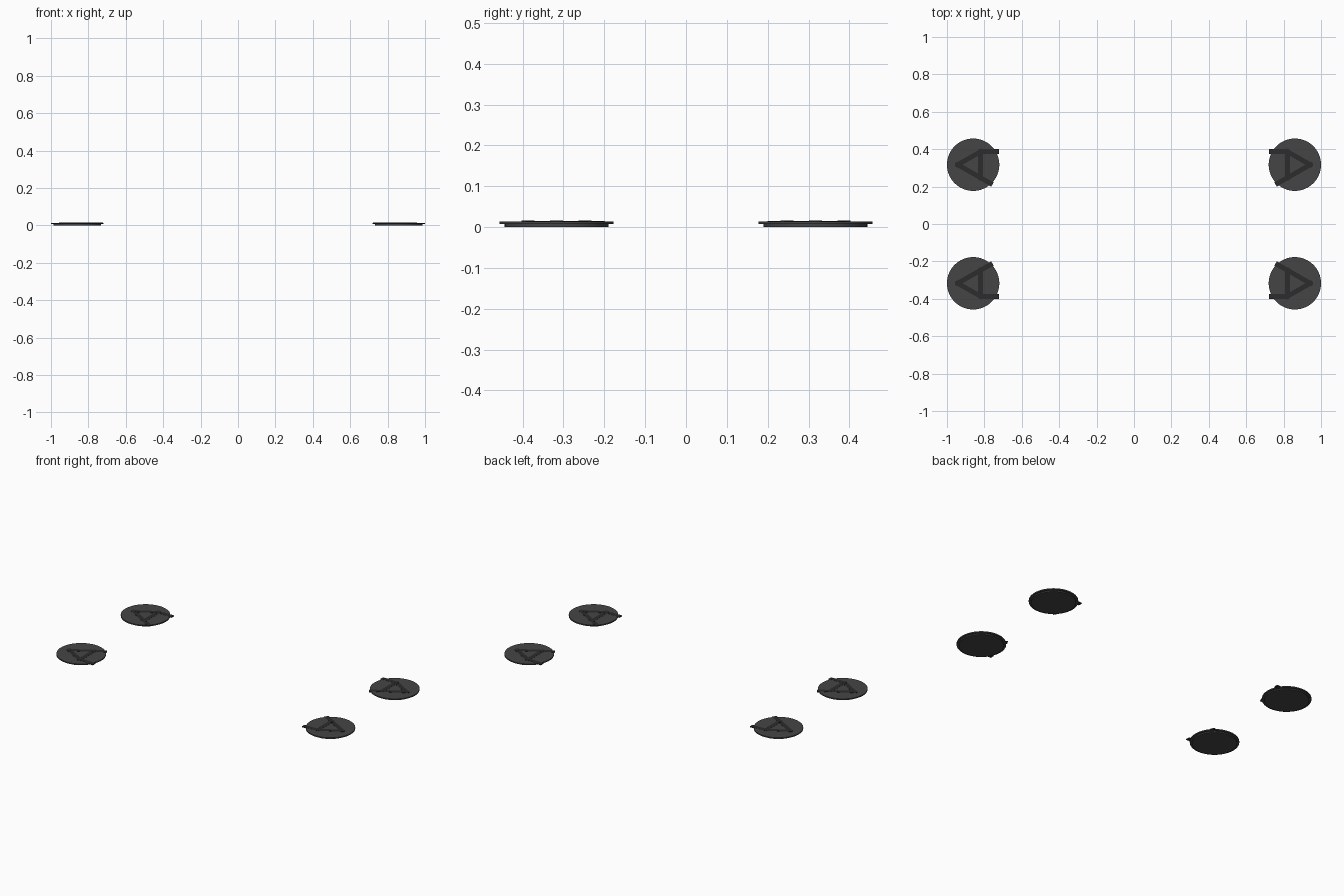
import bpy, math
from mathutils import Vector

if "Cube" in bpy.data.objects:
    bpy.data.objects.remove(bpy.data.objects["Cube"])


def material(name, v):
    m = bpy.data.materials.new(name)
    m.diffuse_color = (v, v, v, 1)
    m.use_nodes = True
    m.node_tree.nodes["Principled BSDF"].inputs["Base Color"].default_value = m.diffuse_color
    return m


PAD = material("dark_rubber", 0.06)
TRACK = material("black_trim", 0.025)
CX, CY = 0.86, 0.317


def disc(name, x, y, r, z0, z1, mat, sides=64):
    bpy.ops.mesh.primitive_cylinder_add(vertices=sides, radius=r, depth=z1 - z0,
                                        location=(x, y, (z0 + z1) / 2))
    o = bpy.context.object
    o.name = name
    o.data.materials.append(mat)
    bpy.ops.object.shade_smooth_by_angle()
    return o


def bar(name, a, b, w, z0, z1, mat):
    a, b = Vector(a), Vector(b)
    d = b - a
    bpy.ops.mesh.primitive_cube_add(size=1, location=(*((a + b) / 2), (z0 + z1) / 2),
                                    rotation=(0, 0, math.atan2(d.y, d.x)))
    o = bpy.context.object
    o.name = name
    o.scale = (d.length, w, z1 - z0)
    o.data.materials.append(mat)


for sx in (-1, 1):
    for sy in (-1, 1):
        def at(dx, dy):
            # offsets: +dx toward the middle of the model, +dy toward the outside
            return (sx * (CX - dx), sy * (CY + dy))

        # stacked pads
        disc("base_pad", *at(0, 0), 0.127, 0, 0.007, PAD)
        disc("upper_disc", *at(0, 0), 0.14, 0.007, 0.014, PAD)

        # triangular strips
        outer, far, near = at(-0.082, 0), at(0.04, 0.07), at(0.04, -0.07)
        far_end, near_end = at(0.139, 0.07), at(0.103, -0.106)
        for name, a, b in (("strip_outer_far", outer, far), ("strip_cross", far, near),
                           ("strip_outer_near", outer, near),
                           ("tail_far", far, far_end), ("tail_near", near, near_end)):
            bar(name, a, b, 0.026, 0.009, 0.0146, TRACK)

        # round studs at the corners
        for p in (outer, far, near):
            disc("corner_stud", *p, 0.016, 0.009, 0.0155, TRACK, 24)
